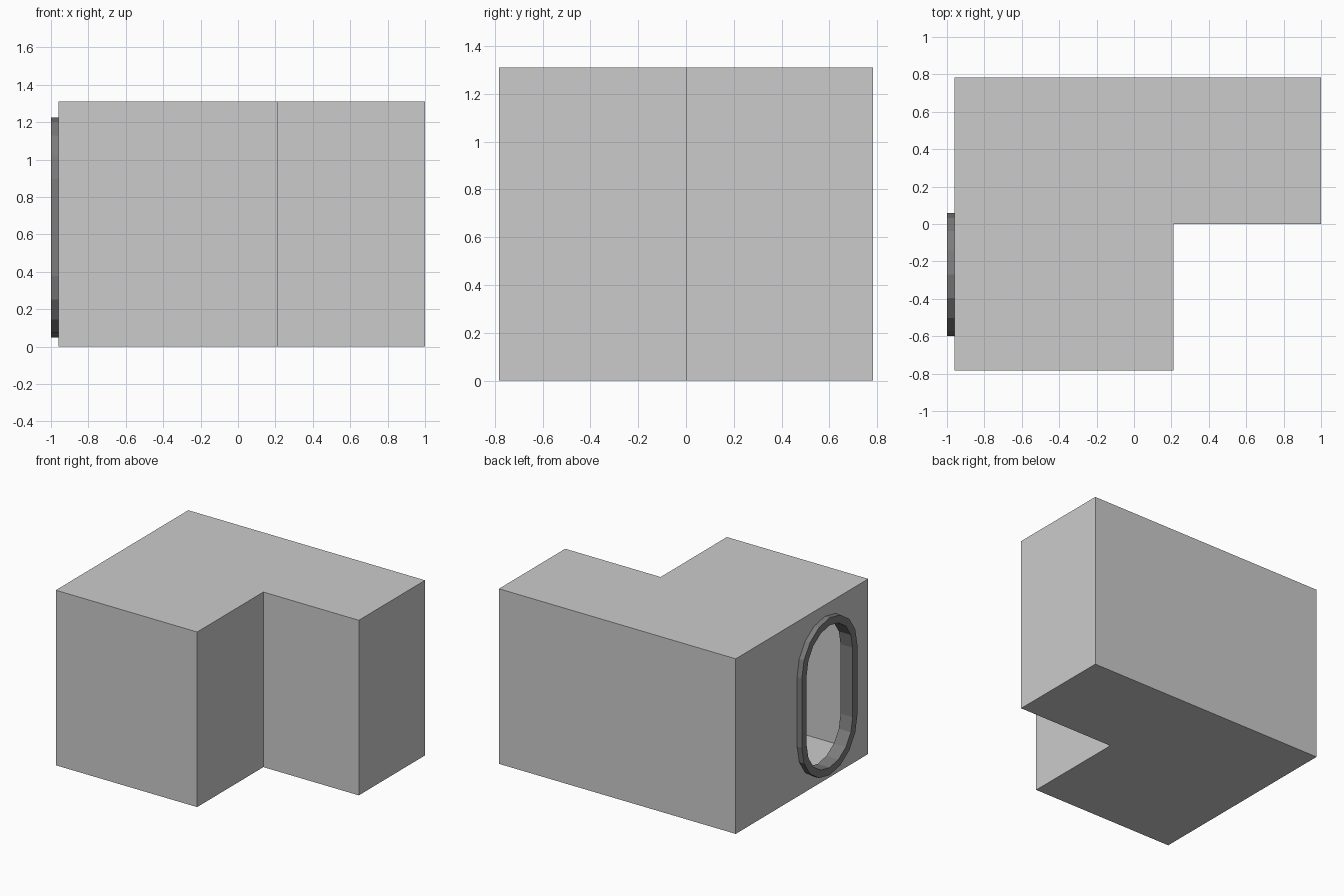
import bpy, bmesh, math

if "Cube" in bpy.data.objects:
    bpy.data.objects.remove(bpy.data.objects["Cube"])

WALL = 0.01           # shell thickness
HEIGHT = 1.31
DOOR_Y, DOOR_Z = -0.27, 0.637
OUT_R, IN_R, STRAIGHT = 0.328, 0.272, 0.26   # rim radii, half of straight side


def new_object(name, bm):
    bmesh.ops.recalc_face_normals(bm, faces=bm.faces)
    mesh = bpy.data.meshes.new(name)
    bm.to_mesh(mesh)
    bm.free()
    obj = bpy.data.objects.new(name, mesh)
    bpy.context.collection.objects.link(obj)
    return obj


def prism(name, points, offset):
    bm = bmesh.new()
    face = bm.faces.new([bm.verts.new(p) for p in points])
    ext = bmesh.ops.extrude_face_region(bm, geom=[face], use_keep_orig=True)
    top = [g for g in ext["geom"] if isinstance(g, bmesh.types.BMVert)]
    bmesh.ops.translate(bm, verts=top, vec=offset)
    return new_object(name, bm)


def stadium(x, r, n=8):
    # Upright slot outline with n segments in each end arc
    pts = []
    for start, s in ((0, 1), (math.pi, -1)):
        for i in range(n + 1):
            a = start + math.pi * i / n
            pts.append((x, DOOR_Y + r * math.cos(a),
                        DOOR_Z + s * STRAIGHT + r * math.sin(a)))
    return pts


# L-shaped hollow room
plan = [(-0.96, -0.783), (0.21, -0.783), (0.21, 0), (1, 0), (1, 0.783), (-0.96, 0.783)]
room = prism("room_shell", [(x, y, 0) for x, y in plan], (0, 0, HEIGHT))
shell = room.modifiers.new("thickness", "SOLIDIFY")
shell.thickness = WALL
shell.offset = -1
shell.use_even_offset = True

# Doorway opening
cutter = prism("doorway_cutter", stadium(-1.1, (OUT_R + IN_R) / 2), (0.3, 0, 0))
cutter.hide_render = True
cutter.display_type = 'WIRE'
cut = room.modifiers.new("doorway", "BOOLEAN")
cut.operation = "DIFFERENCE"
cut.solver = "EXACT"
cut.object = cutter

# Dark doorway rim, passing through the wall
bm = bmesh.new()
loops = [[bm.verts.new(p) for p in stadium(x, r)]
         for x, r in ((-1, OUT_R), (-1, IN_R), (-0.9, IN_R), (-0.9, OUT_R))]
for k in range(4):
    a, b = loops[k], loops[(k + 1) % 4]
    for i in range(len(a)):
        j = (i + 1) % len(a)
        bm.faces.new((a[i], a[j], b[j], b[i]))
rim = new_object("doorway_rim", bm)
dark = bpy.data.materials.new("dark_grey")
dark.diffuse_color = (0.2, 0.2, 0.2, 1)
dark.use_nodes = True
dark.node_tree.nodes["Principled BSDF"].inputs["Base Color"].default_value = dark.diffuse_color
rim.data.materials.append(dark)

# Bake the opening and drop the cutter
bpy.context.view_layer.objects.active = room
room.select_set(True)
for name in ("thickness", "doorway"):
    bpy.ops.object.modifier_apply(modifier=name)
bpy.data.objects.remove(cutter)
